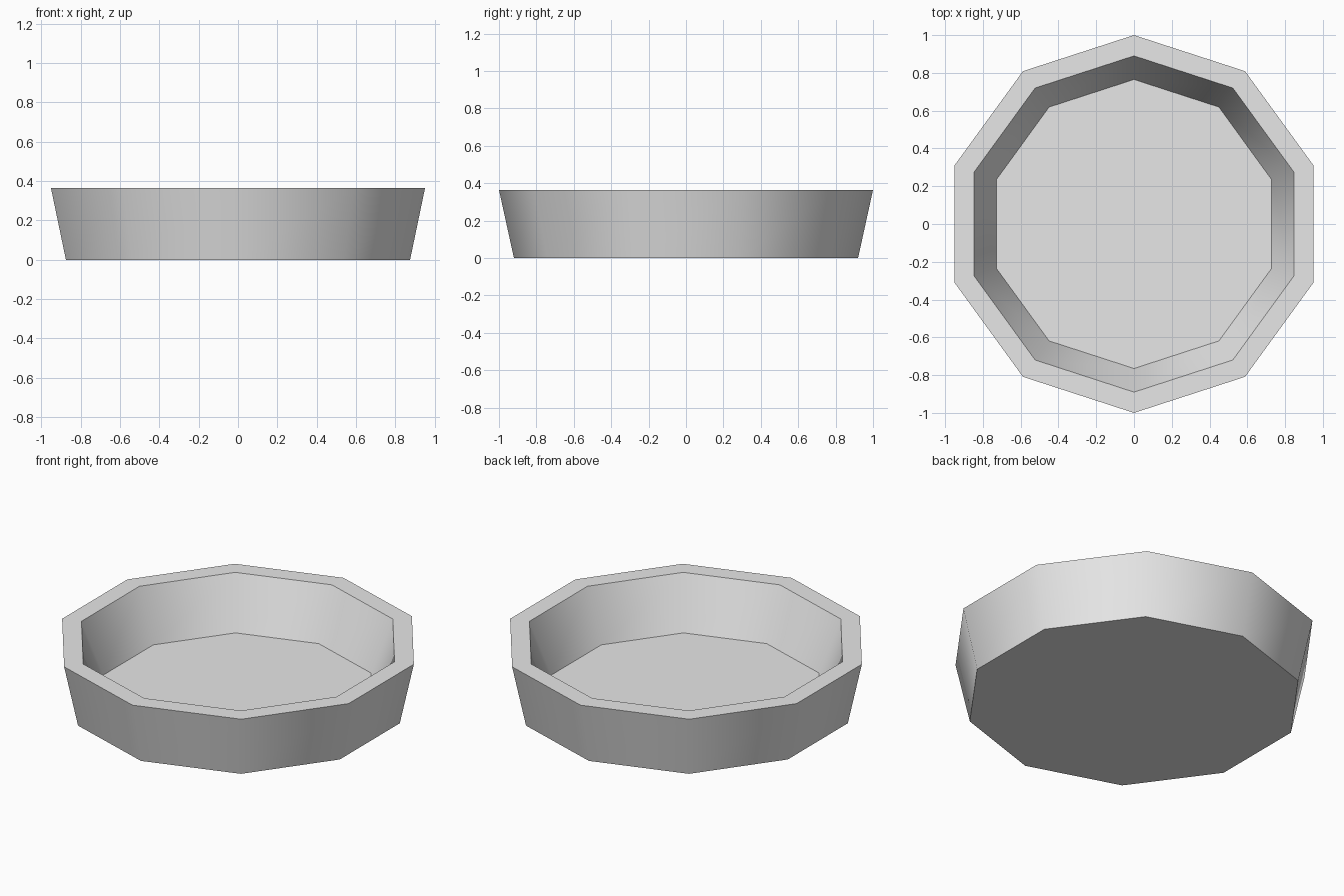
import bpy
import bmesh
from math import cos, sin, pi, radians

SIDES = 10

old = bpy.data.objects.get("Cube")
if old:
    bpy.data.objects.remove(old)

# One plain grey for the whole dish
grey = bpy.data.materials.new("light_grey")
grey.use_nodes = True
grey.diffuse_color = (0.8, 0.8, 0.8, 1)
grey.node_tree.nodes["Principled BSDF"].inputs["Base Color"].default_value = (0.8, 0.8, 0.8, 1)

# Radius and height: base, outer rim, inner rim, inside floor
profile = [(0.92, 0), (1.0, 0.365), (0.89, 0.365), (0.765, 0.06)]

bm = bmesh.new()


def ring(radius, z):
    """Ten-sided ring with a corner pointing to the back."""
    angles = [pi / 2 + 2 * pi * i / SIDES for i in range(SIDES)]
    return [bm.verts.new((radius * cos(a), radius * sin(a), z)) for a in angles]


rings = [ring(r, z) for r, z in profile]

# Outer wall, rim and inner wall
for low, high in zip(rings, rings[1:]):
    for i in range(SIDES):
        j = (i + 1) % SIDES
        bm.faces.new((low[i], low[j], high[j], high[i]))

# Underside and inside floor
bm.faces.new(rings[0][::-1])
bm.faces.new(rings[-1])
bmesh.ops.recalc_face_normals(bm, faces=bm.faces[:])

mesh = bpy.data.meshes.new("dish")
bm.to_mesh(mesh)
bm.free()
mesh.materials.append(grey)
dish = bpy.data.objects.new("dish", mesh)
bpy.context.collection.objects.link(dish)

# Smooth walls with crisp rim and floor edges
bpy.ops.object.select_all(action="DESELECT")
dish.select_set(True)
bpy.context.view_layer.objects.active = dish
bpy.ops.object.shade_smooth_by_angle(angle=radians(45))
